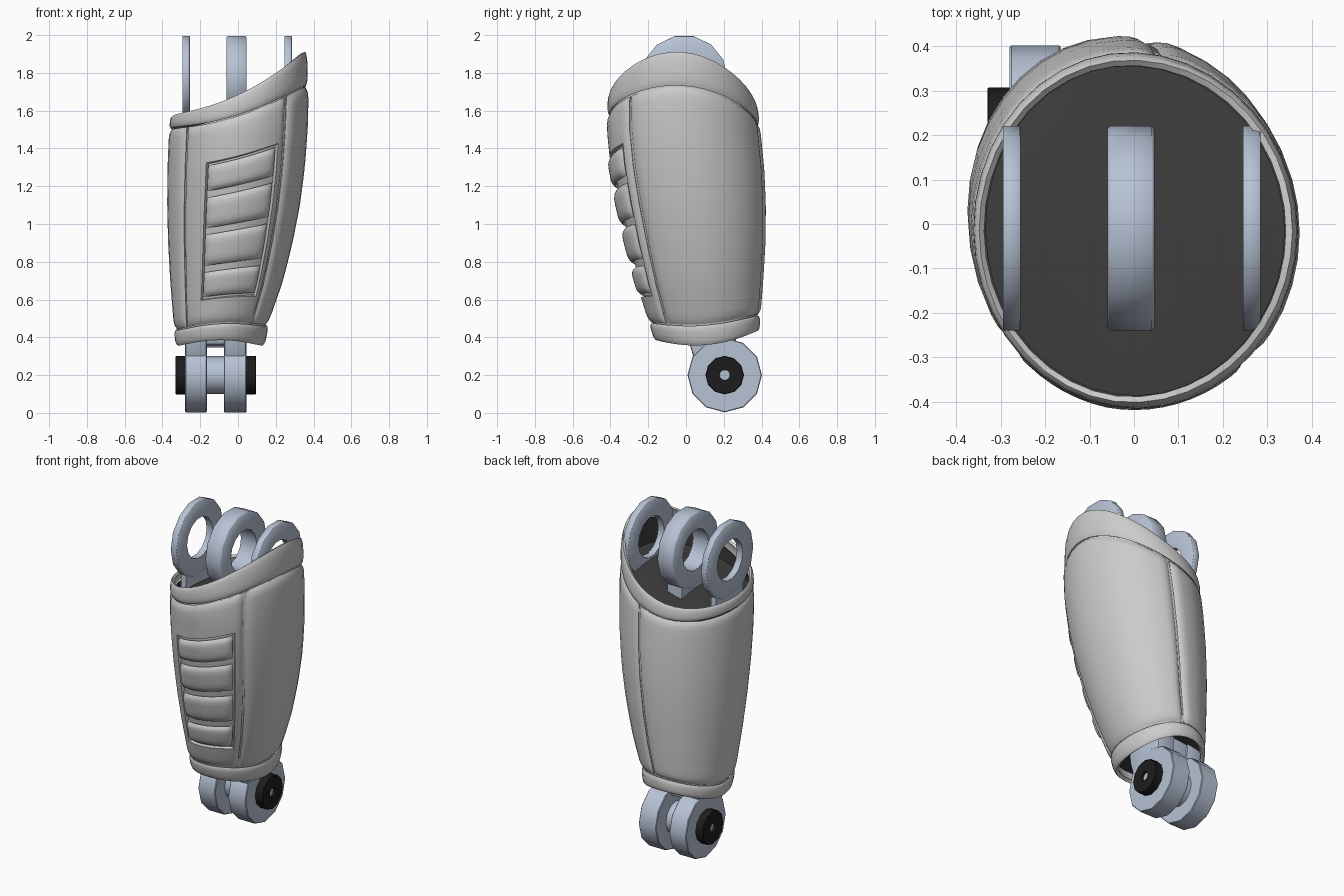
import bpy, bmesh
from math import sin, cos, pi, radians

if "Cube" in bpy.data.objects:
    bpy.data.objects.remove(bpy.data.objects["Cube"])

def material(name, c):
    m = bpy.data.materials.new(name)
    m.diffuse_color = (*c, 1)
    m.use_nodes = True
    m.node_tree.nodes["Principled BSDF"].inputs["Base Color"].default_value = m.diffuse_color
    return m

STEEL = material("blue_steel", (0.47, 0.54, 0.66))
DARK = material("dark_core", (0.045, 0.045, 0.045))
BLACK = material("black_cap", (0.012, 0.012, 0.012))

def finish(name, bm, mat=None, thick=0, bevel=0, angle=38):
    me = bpy.data.meshes.new(name)
    bm.to_mesh(me)
    bm.free()
    ob = bpy.data.objects.new(name, me)
    bpy.context.collection.objects.link(ob)
    if mat:
        me.materials.append(mat)
    if thick:
        s = ob.modifiers.new("thickness", 'SOLIDIFY')
        s.thickness, s.offset = thick, -1
    if bevel:
        b = ob.modifiers.new("bevel", 'BEVEL')
        b.width, b.segments = bevel, 2
    bpy.ops.object.select_all(action='DESELECT')
    ob.select_set(True)
    bpy.context.view_layer.objects.active = ob
    bpy.ops.object.convert(target='MESH')
    bpy.ops.object.shade_smooth_by_angle(angle=radians(angle))
    return ob

# Sleeve outline: z, left x, right x, front y, back y
OUTLINE = [(.34, -.33, .14, -.155, .388), (.5, -.342, .168, -.203, .392),
           (.7, -.358, .238, -.265, .408), (.9, -.369, .288, -.317, .42),
           (1.1, -.374, .327, -.362, .422), (1.3, -.372, .353, -.398, .413),
           (1.5, -.364, .368, -.418, .393), (1.65, -.352, .372, -.415, .376),
           (1.93, -.32, .366, -.388, .355)]

def z_top(t):
    return 1.66 + .17 * cos(t) + .08 * cos(t) ** 2 - .03 * sin(t)

def z_bot(t):
    return .36 + .025 * sin(t) + .05 * sin(t) ** 2

def surf(deg, v, off=0):
    t = radians(deg)
    z = z_bot(t) + (z_top(t) - z_bot(t)) * v
    for p, q in zip(OUTLINE, OUTLINE[1:]):
        if z <= q[0] or q is OUTLINE[-1]:
            f = (z - p[0]) / (q[0] - p[0])
            xl, xr, yf, yb = [a + (b - a) * f for a, b in zip(p[1:], q[1:])]
            break
    return ((xl + xr) / 2 + ((xr - xl) / 2 + off) * cos(t),
            (yf + yb) / 2 + ((yb - yf) / 2 + off) * sin(t), z)

def vb(d):
    return .072

def vt(d):
    return .91 - .03 * cos(radians(d))

def v_cap(d):
    return 1 - (.15 + .05 * cos(radians(d))) / 1.3

def lin(a, b, n):
    return [a + (b - a) * i / n for i in range(n + 1)]

def patch(name, degs, ws, lo, hi, off, mat=None, thick=0, caps=False):
    """Grid on the sleeve surface; ws run 0..1 between the curves lo and hi."""
    bm = bmesh.new()
    rows = [[bm.verts.new(surf(d, lo(d) + (hi(d) - lo(d)) * w, off(d, w))) for d in degs] for w in ws]
    for r, s in zip(rows, rows[1:]):
        for i in range(len(degs) - 1):
            bm.faces.new((r[i], r[i + 1], s[i + 1], s[i]))
    if caps:
        for row, flip in ((rows[0], True), (rows[-1], False)):
            c = bm.verts.new([sum(v.co[k] for v in row) / len(row) for k in range(3)])
            for a, b in zip(row, row[1:]):
                bm.faces.new((b, a, c) if flip else (a, b, c))
    bmesh.ops.remove_doubles(bm, verts=bm.verts, dist=1e-5)
    return finish(name, bm, mat, thick)

def pillow(d0, d1, du, dw, low, high):
    """Offset that rounds down to `low` near the patch borders."""
    def f(d, w):
        e = max(0, 1 - min(d - d0, d1 - d) / du)
        g = max(0, 1 - min(w, 1 - w) / dw)
        return high - (high - low) * min(1, (e ** 3 + g ** 3))
    return f

RING = lin(0, 360, 40)
# Inner shell, dark core and the dark lining above its lid
patch("inner_shell", RING, lin(0, 1, 16), lambda d: .012, lambda d: .93,
      lambda d, w: -.02, thick=.008)
patch("dark_core", RING, lin(0, 1, 16), lambda d: .055, v_cap, lambda d, w: -.027, DARK, caps=True)
patch("dark_lining", RING, lin(0, 1, 3), lambda d: v_cap(d) - .02, lambda d: .95,
      lambda d, w: -.024, DARK, thick=.006)

# Lower cuff and upper rim
band_w = [0, .08, .2, .4, .6, .8, .92, 1]
band = lambda d, w: -.010 * abs(2 * w - 1) ** 4
patch("lower_cuff", RING, band_w, lambda d: 0, lambda d: vb(d) - .005, band, thick=.02)
patch("upper_rim", RING, band_w, lambda d: vt(d) + .005, lambda d: 1, band, thick=.016)

# Side and back panels
edge_w = [0, .01, .025, .05] + lin(.1, .9, 12) + [.95, .975, .99, 1]
for name, d0, d1 in (("right_panel", -45, 80), ("back_left_panel", 82, 219)):
    degs = [d0, d0 + 1, d0 + 3, d0 + 6] + lin(d0 + 10, d1 - 10, 12) + [d1 - 6, d1 - 3, d1 - 1, d1]
    patch(name, degs, edge_w, vb, vt, pillow(d0, d1, 9, .05, -.014, .001), thick=.015)

# Front panel with a sunken window
W0, W1, D0, D1 = .12, .805, -116, -54
base = pillow(-139, -47, 8, .05, -.014, .001)

def front_off(d, w):
    return -.018 if D0 < d < D1 and W0 < w < W1 else base(d, w)

degs = [-139, -138, -136, -133, -130, -125, -120, D0, D0 + .6] + lin(-110, -60, 10) + [D1 - .6, D1, -52, -50, -48, -47]
ws = [0, .01, .025, .05, .085, W0, W0 + .005] + lin(.17, .76, 10) + [W1 - .005, W1, .85, .9, .95, .975, .99, 1]
patch("front_panel", degs, ws, vb, vt, front_off, thick=.012)

# Padded ribs in the window
span = lambda d: vt(d) - vb(d)
for i, (a, b) in enumerate(((.135, .258), (.29, .445), (.477, .63), (.662, .79))):
    patch(f"front_rib_{i + 1}", [-114.5, -114, -112, -109] + lin(-105, -65, 8) + [-61, -58, -56.5, -56],
          [0, .03, .1, .2, .35, .5, .65, .8, .9, .97, 1],
          lambda d: vb(d) + span(d) * a, lambda d: vb(d) + span(d) * b,
          pillow(-114.5, -56, 7, .3, -.006, .013), thick=.015)

def lathe(name, prof, cy, cz, n, mat, angle=38):
    """Revolve a closed (x, radius) profile about an x-parallel axis."""
    bm = bmesh.new()
    rings = [[bm.verts.new((x, cy + r * cos(2 * pi * k / n), cz + r * sin(2 * pi * k / n)))
              for x, r in prof] for k in range(n)]
    m = len(prof)
    for k in range(n):
        p, q = rings[k], rings[(k + 1) % n]
        for j in range(m):
            bm.faces.new((p[j], p[(j + 1) % m], q[(j + 1) % m], q[j]))
    bmesh.ops.remove_doubles(bm, verts=bm.verts, dist=1e-5)
    bmesh.ops.recalc_face_normals(bm, faces=bm.faces)
    return finish(name, bm, mat, angle=angle)

def tube(x0, x1, r0, r1, c):
    return [(x0, r0), (x0, r1 - c), (x0 + c, r1), (x1 - c, r1), (x1, r1 - c), (x1, r0)]

def prism(name, pts, x0, x1, mat, bevel=0):
    """Extrude a (y, z) outline along x."""
    bm = bmesh.new()
    f = bm.faces.new([bm.verts.new((x0, y, z)) for y, z in pts])
    ext = bmesh.ops.extrude_face_region(bm, geom=[f])
    bmesh.ops.translate(bm, vec=(x1 - x0, 0, 0),
                        verts=[g for g in ext["geom"] if isinstance(g, bmesh.types.BMVert)])
    bmesh.ops.recalc_face_normals(bm, faces=bm.faces)
    return finish(name, bm, mat, bevel=bevel)

# Upper eyelets with tangs
for side, x0, x1, c in (("left", -.295, -.255, .002), ("middle", -.06, .046, .006), ("right", .245, .285, .002)):
    lathe(f"{side}_eyelet", tube(x0, x1, .125, .23, c), -.01, 1.77, 14, STEEL, 60)
    prism(f"{side}_eyelet_tang", [(-.15, 1.38), (.13, 1.38), (.12, 1.60), (.05, 1.64), (-.07, 1.64), (-.14, 1.60)],
          x0 + .003, x1 - .003, STEEL)

# Lower fork: two cheeks with arms, barrel, arched bridge
CY, CZ = .205, .2
for side, x0, x1 in (("left", -.28, -.165), ("right", -.075, .045)):
    lathe(f"{side}_fork_cheek", tube(x0, x1, 0, .197, .004), CY, CZ, 12, STEEL, 40)
    prism(f"{side}_fork_arm", [(.05, .26), (.26, .3), (.27, .5), (.0, .5), (.015, .38)],
          x0 + .002, x1 - .002, STEEL, .012)
lathe("fork_barrel", tube(-.18, -.06, 0, .1, .005), CY, CZ, 12, STEEL)
prism("fork_bridge", [(.03, .36), (.25, .345), (.26, .5), (.01, .5)], -.27, .035, STEEL, .015)

# Black end caps and pin
for side, x0, x1 in (("left", -.33, -.275), ("right", .04, .095)):
    lathe(f"{side}_pin_cap", tube(x0, x1, .028, .102, .003), CY, CZ, 12, BLACK)
lathe("fork_pin", tube(-.315, .08, 0, .03, .003), CY, CZ, 12, STEEL)
